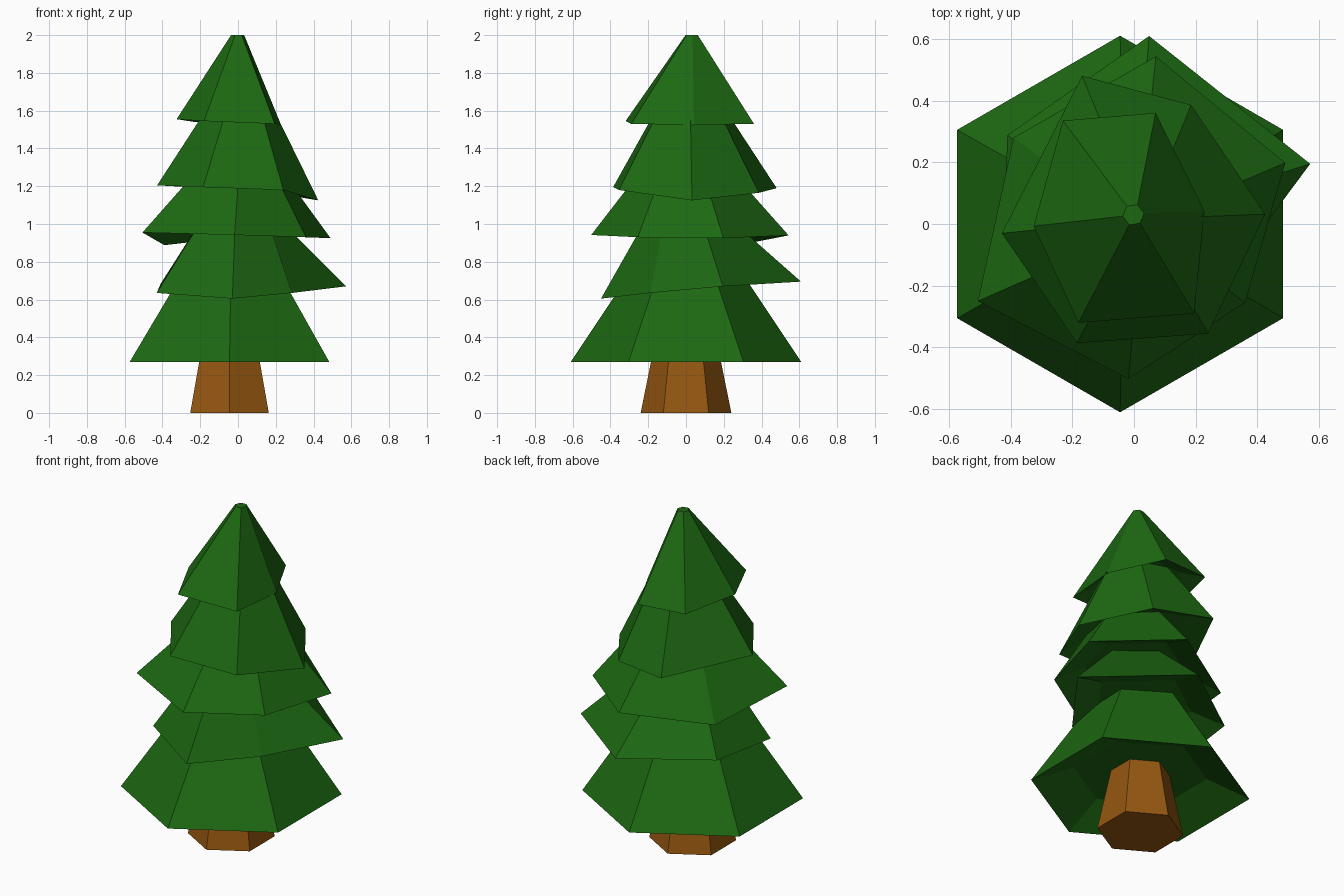
import bpy, bmesh
from math import cos, sin, atan2, pi
from mathutils import Vector

if "Cube" in bpy.data.objects:
    bpy.data.objects.remove(bpy.data.objects["Cube"])


def material(name, color):
    m = bpy.data.materials.new(name)
    m.diffuse_color = (*color, 1)
    m.use_nodes = True
    m.node_tree.nodes["Principled BSDF"].inputs["Base Color"].default_value = m.diffuse_color
    return m


GREEN = material("needle_green", (0.012, 0.14, 0.006))
BROWN = material("bark_brown", (0.30, 0.095, 0.005))


def hexagon(center, r, start=-pi / 2):
    c = Vector(center)
    return [c + Vector((cos(start + k * pi / 3), sin(start + k * pi / 3), 0)) * r
            for k in range(6)]


def loft(name, rings, mat):
    # Closed solid skinned through six-sided rings, capped at both ends
    bm = bmesh.new()
    loops = [[bm.verts.new(p) for p in ring] for ring in rings]
    for a, b in zip(loops, loops[1:]):
        for k in range(6):
            j = (k + 1) % 6
            bm.faces.new((a[k], a[j], b[j], b[k]))
    bm.faces.new(loops[0])
    bm.faces.new(loops[-1])
    bmesh.ops.recalc_face_normals(bm, faces=bm.faces[:])
    me = bpy.data.meshes.new(name)
    bm.to_mesh(me)
    bm.free()
    me.materials.append(mat)
    ob = bpy.data.objects.new(name, me)
    bpy.context.collection.objects.link(ob)


def branch_layer(name, rim, top, top_r):
    # Skirt of branches: recessed underside, uneven rim, small top ring
    rim = [Vector(p) for p in rim]
    mid = sum(rim, Vector()) / 6
    size = sum((p - mid).length for p in rim) / 6
    under = [mid.lerp(p, 0.61) + Vector((0, 0, 0.17 * size)) for p in rim]
    start = atan2(rim[0].y - mid.y, rim[0].x - mid.x)
    loft(name, [under, rim, hexagon(top, top_r, start)], GREEN)


# Trunk
loft("trunk", [hexagon((-0.045, 0, 0), 0.24), hexagon((-0.045, 0, 0.42), 0.155)], BROWN)

# Branch layers from bottom to top, rims counter-clockwise
branch_layer("branches_1", hexagon((-0.045, 0, 0.27), 0.61), (-0.035, 0, 0.9), 0.19)
branch_layer("branches_2",
             [(-0.03, -0.45, 0.605), (0.285, -0.19, 0.635), (0.571, 0.195, 0.67),
              (0.049, 0.609, 0.695), (-0.41, 0.288, 0.683), (-0.43, -0.2, 0.635)],
             (0, -0.01, 1.1), 0.16)
branch_layer("branches_3",
             [(-0.018, -0.502, 0.942), (0.36, -0.255, 0.93), (0.49, 0.198, 0.925),
              (0.071, 0.543, 0.94), (-0.39, 0.28, 0.888), (-0.506, -0.25, 0.955)],
             (0.02, -0.01, 1.45), 0.1)
branch_layer("branches_4",
             [(-0.185, -0.386, 1.195), (0.24, -0.355, 1.18), (0.425, 0.032, 1.125),
              (0.185, 0.386, 1.165), (-0.168, 0.48, 1.19), (-0.428, -0.03, 1.205)],
             (0.03, 0.015, 1.85), 0.04)
branch_layer("branches_5",
             [(-0.18, -0.32, 1.545), (0.195, -0.29, 1.53), (0.228, 0.042, 1.525),
              (0.07, 0.36, 1.53), (-0.23, 0.335, 1.54), (-0.325, -0.007, 1.555)],
             (-0.002, 0.03, 2.0), 0.035)
